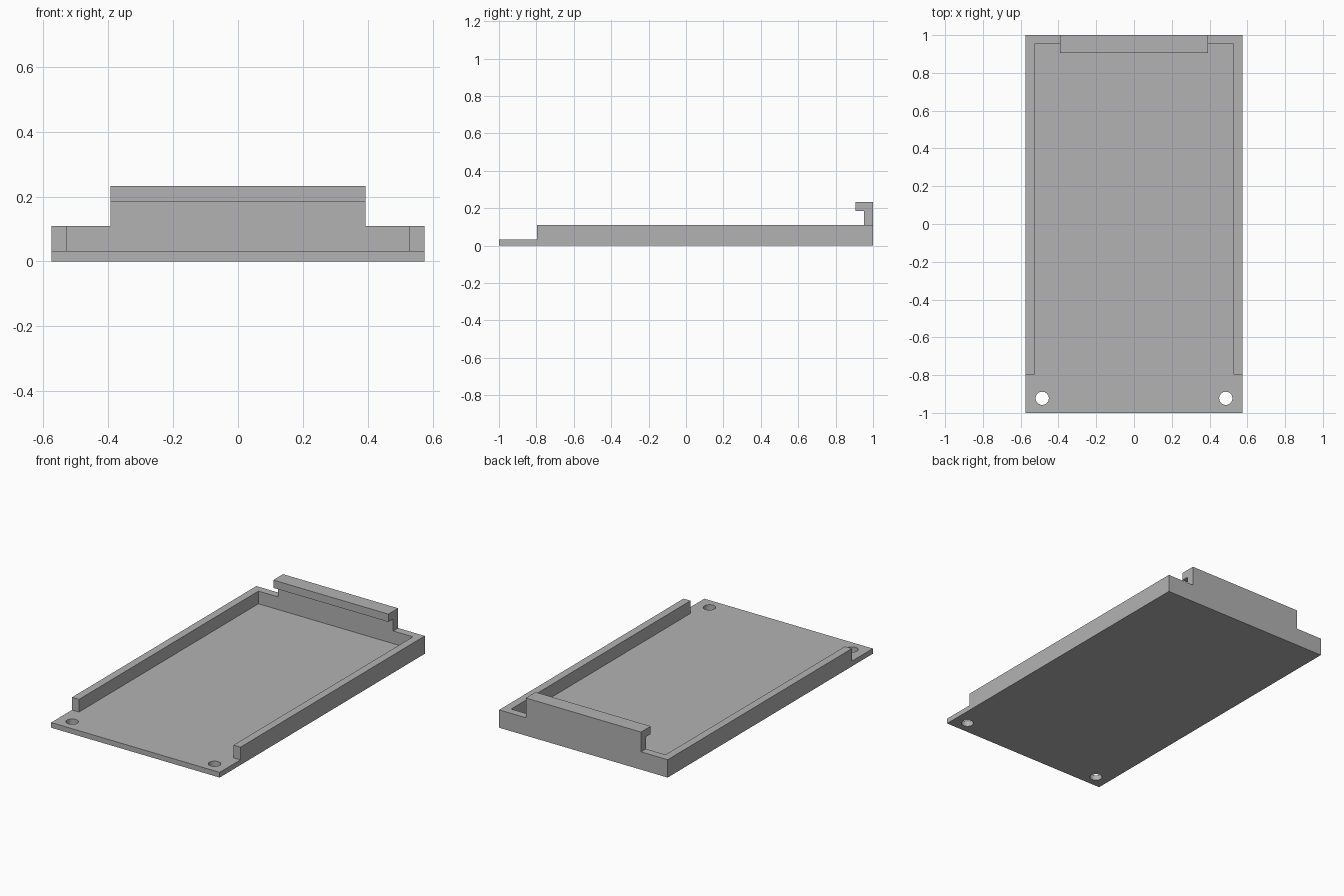
import bpy, bmesh, math
from mathutils import Vector

if "Cube" in bpy.data.objects:
    bpy.data.objects.remove(bpy.data.objects["Cube"])

W, WALL = 0.575, 0.048            # half width, wall thickness
BASE_T, RIM_Z = 0.032, 0.11       # floor thickness, rim height
SIDE_Y = -0.797                   # where the side walls stop

grey = bpy.data.materials.new("plain grey")
grey.diffuse_color = (0.448, 0.448, 0.448, 1)
grey.use_nodes = True
grey.node_tree.nodes["Principled BSDF"].inputs["Base Color"].default_value = grey.diffuse_color


def prism(name, points, offset):
    """Extrude a flat closed outline along an offset vector."""
    bm = bmesh.new()
    face = bm.faces.new([bm.verts.new(p) for p in points])
    ext = bmesh.ops.extrude_face_region(bm, geom=[face], use_keep_orig=True)
    verts = [v for v in ext["geom"] if isinstance(v, bmesh.types.BMVert)]
    bmesh.ops.translate(bm, verts=verts, vec=Vector(offset))
    bmesh.ops.recalc_face_normals(bm, faces=bm.faces)
    mesh = bpy.data.meshes.new(name)
    bm.to_mesh(mesh)
    bm.free()
    mesh.materials.append(grey)
    obj = bpy.data.objects.new(name, mesh)
    bpy.context.collection.objects.link(obj)
    return obj


# Floor plate
plate = prism("base_plate", [(-W, -1, 0), (W, -1, 0), (W, 1, 0), (-W, 1, 0)],
              (0, 0, BASE_T))

# Two screw holes near the front corners
for side, label in ((-1, "left"), (1, "right")):
    ring = [(side * 0.486 + 0.035 * math.cos(a), -0.923 + 0.035 * math.sin(a), -0.05)
            for a in (i * math.tau / 32 for i in range(32))]
    cutter = prism(f"{label}_hole_cutter", ring, (0, 0, 0.15))
    cutter.hide_render = True
    cutter.hide_viewport = True
    cut = plate.modifiers.new(f"{label}_hole", "BOOLEAN")
    cut.operation = "DIFFERENCE"
    cut.solver = "EXACT"
    cut.object = cutter

# U-shaped rim, open at the front
inner = W - WALL
rim = [(-W, SIDE_Y), (-inner, SIDE_Y), (-inner, 1 - WALL), (inner, 1 - WALL),
       (inner, SIDE_Y), (W, SIDE_Y), (W, 1), (-W, 1)]
prism("rim_wall", [(x, y, BASE_T) for x, y in rim], (0, 0, RIM_Z - BASE_T))

# Raised back wall with a lip hooking forward
HOOK_X = 0.393
hook = [(1, RIM_Z), (1, 0.232), (0.905, 0.232), (0.905, 0.184),
        (1 - WALL, 0.184), (1 - WALL, RIM_Z)]
prism("back_hook", [(-HOOK_X, y, z) for y, z in hook], (2 * HOOK_X, 0, 0))
